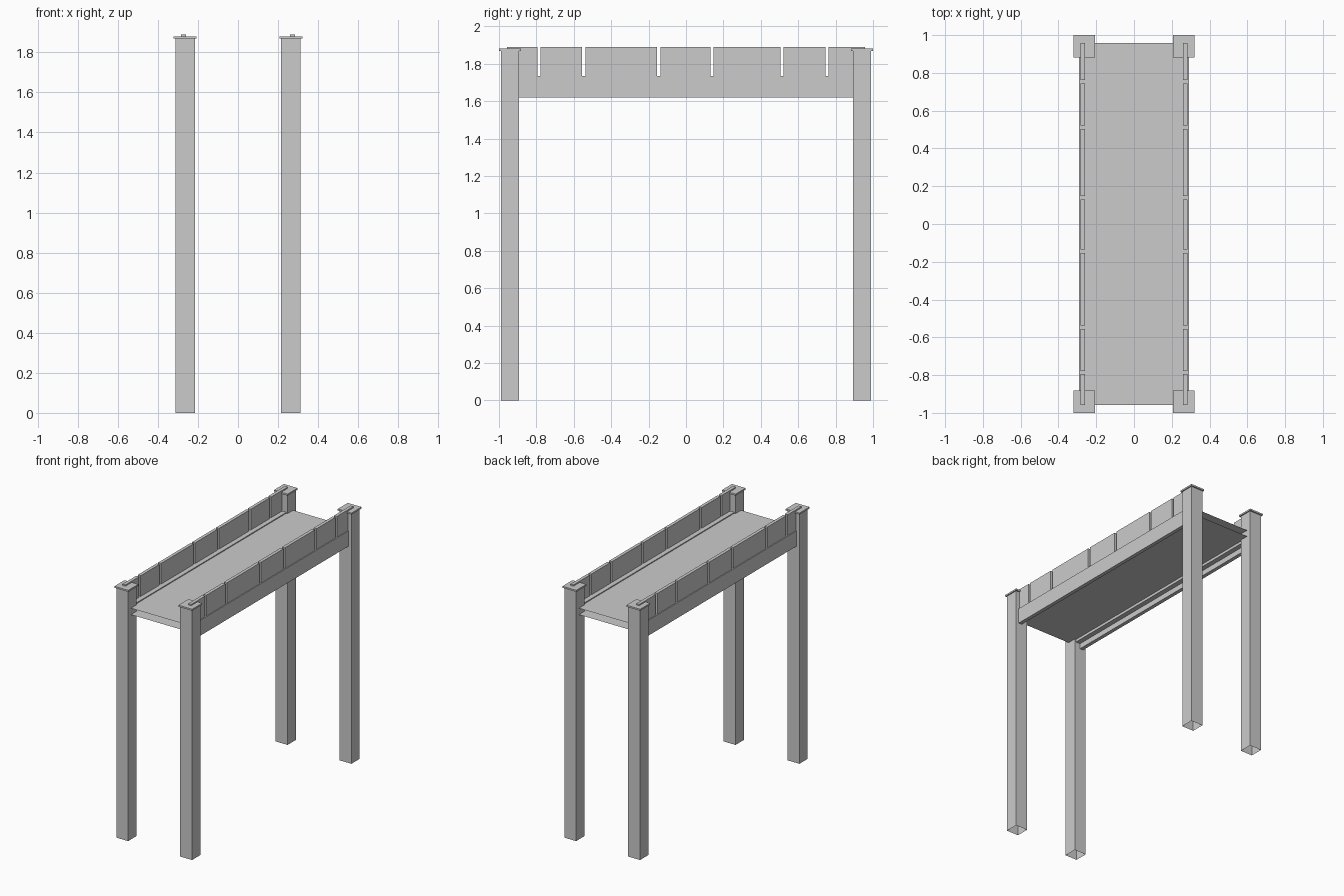
import bpy, bmesh

if "Cube" in bpy.data.objects:
    bpy.data.objects.remove(bpy.data.objects["Cube"])

def new_object(name, bm):
    bmesh.ops.recalc_face_normals(bm, faces=bm.faces)
    mesh = bpy.data.meshes.new(name)
    bm.to_mesh(mesh)
    bm.free()
    obj = bpy.data.objects.new(name, mesh)
    bpy.context.collection.objects.link(obj)
    return obj

def extrude_profile(name, points, axis, start, end):
    """Extrude a closed outline: axis 'x' takes (y, z) points, 'y' takes (x, z)."""
    bm = bmesh.new()
    place = (lambda p, d: (d, p[0], p[1])) if axis == 'x' else (lambda p, d: (p[0], d, p[1]))
    face = bm.faces.new([bm.verts.new(place(p, start)) for p in points])
    out = bmesh.ops.extrude_face_region(bm, geom=[face], use_keep_orig=True)
    move = (end - start, 0, 0) if axis == 'x' else (0, end - start, 0)
    bmesh.ops.translate(bm, vec=move, verts=[g for g in out['geom'] if isinstance(g, bmesh.types.BMVert)])
    return new_object(name, bm)

def box(name, x0, x1, y0, y1, z0, z1, open_bottom=False):
    bm = bmesh.new()
    bmesh.ops.create_cube(bm, size=1)
    for v in bm.verts:
        v.co = (x1 if v.co.x > 0 else x0, y1 if v.co.y > 0 else y0, z1 if v.co.z > 0 else z0)
    if open_bottom:
        bottom = [f for f in bm.faces if all(abs(v.co.z - z0) < 1e-6 for v in f.verts)]
        bmesh.ops.delete(bm, geom=bottom, context='FACES_ONLY')
    return new_object(name, bm)

def sheet(name, half_x, half_y, z):
    bm = bmesh.new()
    bm.faces.new([bm.verts.new((sx * half_x, sy * half_y, z))
                  for sx, sy in ((-1, -1), (1, -1), (1, 1), (-1, 1))])
    return new_object(name, bm)

END, RAIL_BOTTOM, NOTCH_Z, RAIL_TOP = 0.958, 1.62, 1.735, 1.89

# Parapet outline with narrow slots between the panels
slots = [-0.786, -0.547, -0.145, 0.139, 0.513, 0.754]
parapet_outline = [(END, 1.66), (-END, 1.66), (-END, RAIL_TOP)]
for y in slots:
    a, b = y - 0.009, y + 0.009
    parapet_outline += [(a, RAIL_TOP), (a, NOTCH_Z), (b, NOTCH_Z), (b, RAIL_TOP)]
parapet_outline.append((END, RAIL_TOP))

# Stepped girder cross-section, ledge towards the deck
girder_section = [(0.225, 1.66), (0.225, NOTCH_Z), (0.29, NOTCH_Z),
                  (0.29, RAIL_BOTTOM), (0.262, RAIL_BOTTOM), (0.262, 1.66)]

for side, s in (("left", -1), ("right", 1)):
    extrude_profile(f"{side}_parapet", parapet_outline, 'x', s * 0.26, s * 0.284)
    extrude_profile(f"{side}_girder", [(s * x, z) for x, z in girder_section], 'y', -0.94, 0.94)
    # Hollow-bottomed posts with thin caps
    for end, e in (("front", -1), ("back", 1)):
        x0, x1 = sorted((s * 0.215, s * 0.313))
        y0, y1 = sorted((e * 0.892, e * 0.99))
        box(f"{end}_{side}_post", x0, x1, y0, y1, 0, 1.87, open_bottom=True)
        box(f"{end}_{side}_cap", x0 - 0.008, x1 + 0.008, y0 - 0.01, y1 + 0.01, 1.868, 1.88)

# Deck made of two thin sheets
sheet("deck_top", 0.226, END, 1.728)
sheet("deck_underside", 0.226, END, 1.68)
